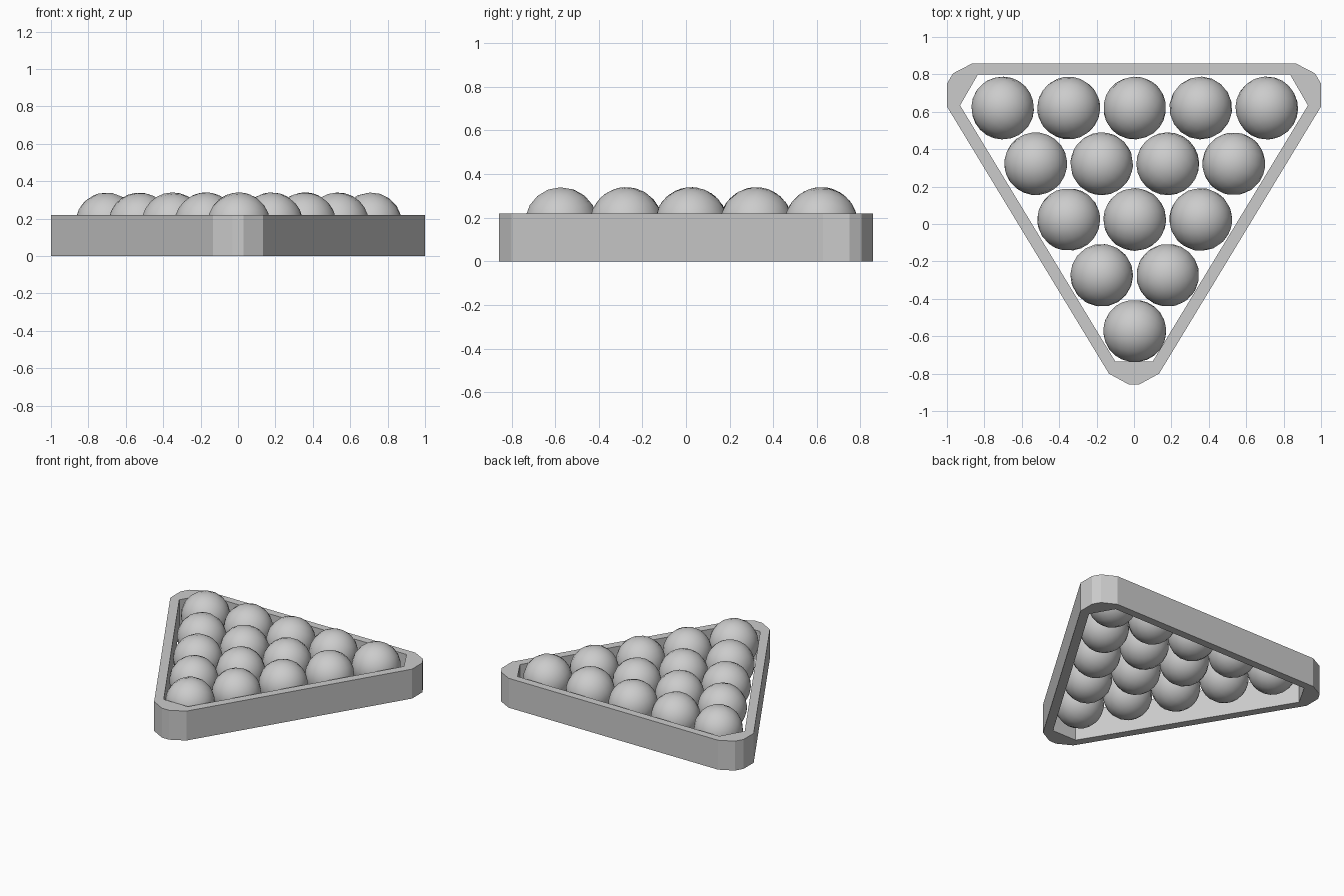
import bpy
import math
import random

cube = bpy.data.objects.get("Cube")
if cube:
    bpy.data.objects.remove(cube, do_unlink=True)

random.seed(8)

# One plain grey for everything
grey = bpy.data.materials.new("plain grey")
grey.use_nodes = True
grey.diffuse_color = (0.6, 0.6, 0.6, 1)
grey.node_tree.nodes["Principled BSDF"].inputs["Base Color"].default_value = (0.6, 0.6, 0.6, 1)

RACK_HEIGHT = 0.22
BALL_RADIUS = 0.168
BALL_SPACING = 0.353
ROW_SPACING = 0.298
BACK_ROW_Y = 0.62


def add_loop(curve, right_half):
    """Closed outline from its right half, listed front to back."""
    points = right_half + [(-x, y) for x, y in reversed(right_half)]
    spline = curve.splines.new("POLY")
    spline.points.add(len(points) - 1)
    for point, (x, y) in zip(spline.points, points):
        point.co = (x, y, 0, 1)
    spline.use_cyclic_u = True
    spline.use_smooth = False


# Open triangular rack: chamfered outside, cut-off corners inside
outline = bpy.data.curves.new("rack", "CURVE")
outline.dimensions = "2D"
outline.fill_mode = "BOTH"
outline.extrude = RACK_HEIGHT / 2
add_loop(outline, [(0.03, -0.857), (0.134, -0.80), (1.0, 0.628),
                   (1.0, 0.75), (0.968, 0.805), (0.866, 0.858)])
add_loop(outline, [(0.10, -0.735), (0.93, 0.634), (0.834, 0.80)])
outline.materials.append(grey)
rack = bpy.data.objects.new("rack", outline)
bpy.context.collection.objects.link(rack)
rack.location.z = RACK_HEIGHT / 2
bpy.ops.object.select_all(action="DESELECT")
rack.select_set(True)
bpy.context.view_layer.objects.active = rack
bpy.ops.object.convert(target="MESH")

# Fifteen balls, five in the back row down to one at the front, each turned at random
for row in range(5):
    count = 5 - row
    for i in range(count):
        x = (i - (count - 1) / 2) * BALL_SPACING + 0.004
        y = BACK_ROW_Y - row * ROW_SPACING
        turn = [random.uniform(0, math.tau) for _ in range(3)]
        bpy.ops.mesh.primitive_uv_sphere_add(
            segments=18, ring_count=12, radius=BALL_RADIUS,
            location=(x, y, 0.172), rotation=turn)
        ball = bpy.context.object
        ball.name = f"ball_row{row + 1}_{i + 1}"
        ball.data.materials.append(grey)
        bpy.ops.object.shade_smooth()
